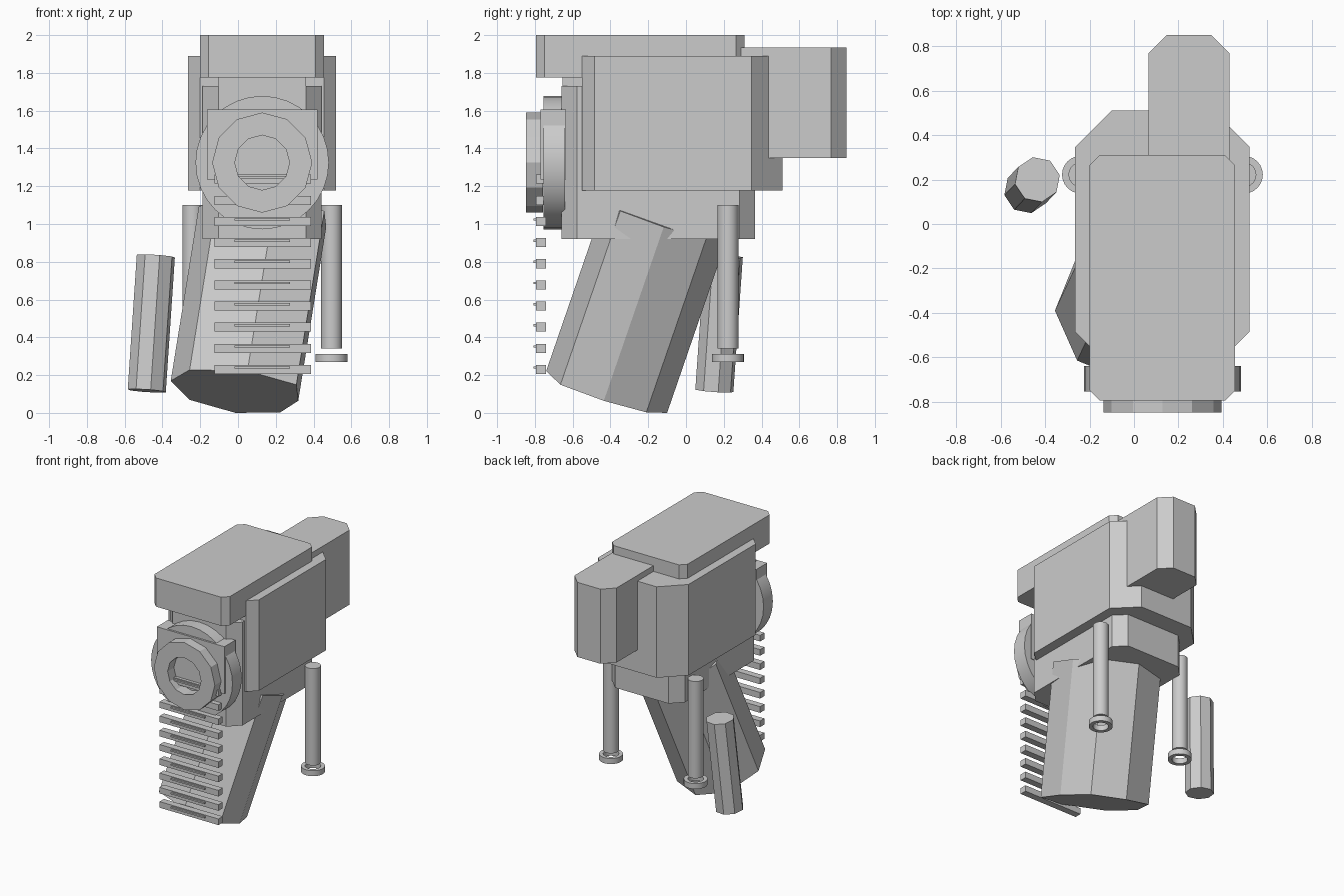
import bpy, bmesh, math
from mathutils import Vector

if "Cube" in bpy.data.objects:
    bpy.data.objects.remove(bpy.data.objects["Cube"])

CX = 0.128  # mirror line of the main housing

grey = bpy.data.materials.new("plain grey")
grey.diffuse_color = (0.6, 0.6, 0.6, 1)
grey.use_nodes = True
grey.node_tree.nodes["Principled BSDF"].inputs["Base Color"].default_value = grey.diffuse_color


def finish(name, bm, smooth=False):
    bmesh.ops.recalc_face_normals(bm, faces=bm.faces)
    me = bpy.data.meshes.new(name)
    bm.to_mesh(me)
    bm.free()
    ob = bpy.data.objects.new(name, me)
    bpy.context.collection.objects.link(ob)
    me.materials.append(grey)
    if smooth:
        bpy.ops.object.select_all(action='DESELECT')
        ob.select_set(True)
        bpy.context.view_layer.objects.active = ob
        bpy.ops.object.shade_smooth_by_angle(angle=math.radians(35))
    return ob


def prism(name, points, shift, smooth=False):
    """Closed 3D outline swept along a vector."""
    bm = bmesh.new()
    face = bm.faces.new([bm.verts.new(p) for p in points])
    new = bmesh.ops.extrude_face_region(bm, geom=[face], use_keep_orig=True)["geom"]
    bmesh.ops.translate(bm, vec=shift, verts=[g for g in new if isinstance(g, bmesh.types.BMVert)])
    return finish(name, bm, smooth)


def block(name, x0, x1, y0, y1, z0, z1, front=0.0, back=0.0):
    """Box with chamfered upright corners at the front and back."""
    pts = []
    for x, y, c, sx, sy in ((x0, y0, front, 1, 1), (x1, y0, front, -1, 1),
                            (x1, y1, back, -1, -1), (x0, y1, back, 1, -1)):
        pair = [(x, y + sy * c), (x + sx * c, y)]
        if sx * sy < 0:
            pair.reverse()
        pts += pair if c else [(x, y)]
    return prism(name, [(x, y, z0) for x, y in pts], (0, 0, z1 - z0))


def ring_points(n, r, turn=0.0):
    return [(r * math.cos(turn + math.tau * i / n), r * math.sin(turn + math.tau * i / n)) for i in range(n)]


def tube(name, centre, n, r_out, r_in, depth, axis, smooth=False, turn=0.0):
    """Hollow ring running from centre along +z or +y."""
    bm = bmesh.new()
    loops = []
    for r, d in ((r_out, 0), (r_out, depth), (r_in, depth), (r_in, 0)):
        loops.append([bm.verts.new(Vector(centre) + Vector((a, b, d) if axis == 'z' else (a, d, b)))
                      for a, b in ring_points(n, r, turn)])
    for k in range(4):
        p, q = loops[k], loops[(k + 1) % 4]
        for i in range(n):
            j = (i + 1) % n
            bm.faces.new((p[i], p[j], q[j], q[i]))
    return finish(name, bm, smooth)


# Housing
block("top_cap", -0.20, 0.455, -0.795, 0.31, 1.775, 2.0, 0.045, 0.045)
block("main_housing", -0.265, 0.52, -0.55, 0.51, 1.177, 1.89, 0.065, 0.163)
block("lower_housing", -0.187, 0.443, -0.66, 0.365, 0.92, 1.73, 0.083, 0.083)
block("cap_support", -0.105, 0.36, -0.655, 0.0, 1.70, 1.78)
block("rear_tank", 0.065, 0.43, 0.25, 0.85, 1.35, 1.935, 0, 0.082)

# Front wheel: round disc, square clamp plate and hollow faceted hub
ZC = 1.325
prism("front_disc", [(CX + a, -0.755, ZC + b) for a, b in ring_points(32, 0.353)], (0, 0.115, 0), True)
block("clamp_plate", CX - 0.293, CX + 0.293, -0.77, -0.635, 1.235, 1.605)
tube("front_hub", (CX, -0.848, ZC), 12, 0.265, 0.145, 0.09, 'y', turn=math.pi / 2)

# Hanging ladder of slats, each with a thin raised strip
for i in range(10):
    z = 0.23 + 0.1119 * i
    block(f"slat_{i}", -0.124, 0.386, -0.794, -0.741, z - 0.024, z + 0.024)
    block(f"slat_strip_{i}", -0.018, 0.274, -0.808, -0.79, z + 0.004, z + 0.016)

# Slanted eight-sided leg
leg = [(-0.356, -0.39, 0.17), (-0.256, -0.615, 0.228), (0.05, -0.74, 0.222), (0.309, -0.665, 0.149),
       (0.319, -0.435, 0.064), (0.224, -0.21, 0.003), (-0.013, -0.10, 0.0), (-0.256, -0.143, 0.069)]
prism("slanted_leg", leg, (0.148, 0.317, 0.92))

# Loose eight-sided canister, tilted
top, bottom = Vector((-0.435, 0.2, 0.83)), Vector((-0.483, 0.15, 0.117))
axis = top - bottom
turn = Vector((0, 0, 1)).rotation_difference(axis)
prism("canister", [bottom + turn @ Vector((a, b, 0)) for a, b in ring_points(8, 0.103, 0.2)], axis)

# Rear rods with ring feet
for side, s in (("left", -1), ("right", 1)):
    x, y = CX + s * 0.367, 0.222
    prism(f"{side}_rod", [(x + a, y + b, 0.34) for a, b in ring_points(24, 0.056)], (0, 0, 0.76), True)
    tube(f"{side}_foot_ring", (x, y, 0.27), 24, 0.085, 0.056, 0.043, 'z', True)
